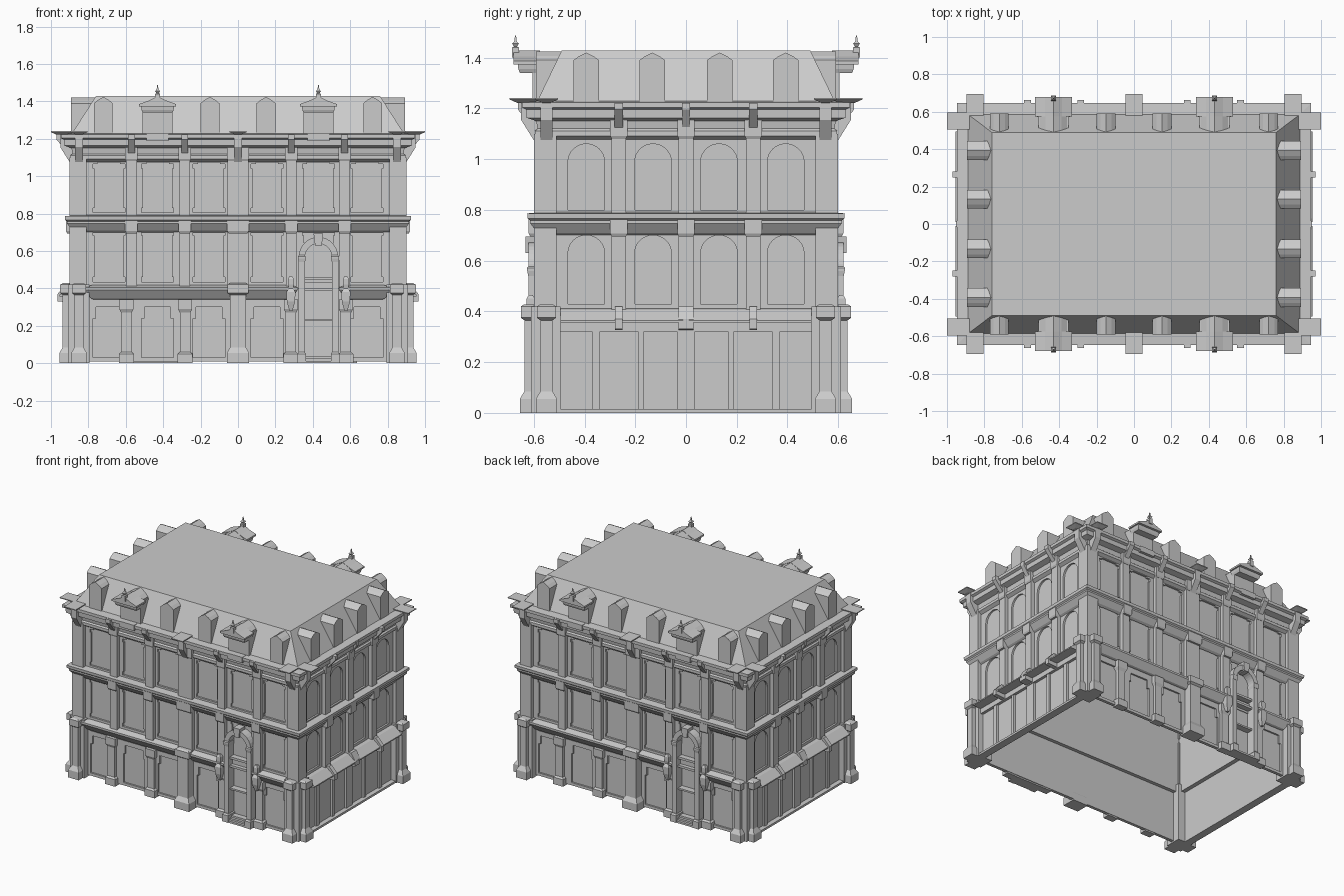
import bpy, bmesh, math
from mathutils import Matrix

cube = bpy.data.objects.get("Cube")
if cube:
    bpy.data.objects.remove(cube)

stone = bpy.data.materials.new("stone_grey")
stone.use_nodes = True
GREY = (0.6, 0.6, 0.6, 1)
stone.diffuse_color = GREY
stone.node_tree.nodes["Principled BSDF"].inputs["Base Color"].default_value = GREY


def loft(bm, x0, x1, y0, y1, profile, hollow=False):
    """Stack rectangles; profile holds (outward offset, height). Hollow closes it as a ring."""
    rings = []
    for o, z in profile:
        rings.append([bm.verts.new(p) for p in ((x0 - o, y0 - o, z), (x1 + o, y0 - o, z),
                                                (x1 + o, y1 + o, z), (x0 - o, y1 + o, z))])
    for a, b in zip(rings, rings[1:] + rings[:1] if hollow else rings[1:]):
        for i in range(4):
            j = (i + 1) % 4
            bm.faces.new((a[i], a[j], b[j], b[i]))
    if not hollow:
        bm.faces.new(rings[0][::-1])
        bm.faces.new(rings[-1])
    return rings


def box(bm, x0, x1, y0, y1, z0, z1):
    loft(bm, x0, x1, y0, y1, [(0, z0), (0, z1)])


def prism(bm, pts, d0, d1, axis):
    """Extrude an outline along y (outline in x, z) or along x (outline in y, z)."""
    a, b = [[bm.verts.new((u, d, z) if axis == "y" else (d, u, z)) for u, z in pts] for d in (d0, d1)]
    for i in range(len(pts)):
        j = (i + 1) % len(pts)
        bm.faces.new((a[i], a[j], b[j], b[i]))
    bm.faces.new(a[::-1])
    bm.faces.new(b)


def framed(bm, u0, u1, z0, z1, centre, hole, d0, d1, axis):
    """Wall bay with an opening, as two halves; hole is a half outline."""
    for s, edge in ((-1, u0), (1, u1)):
        pts = [(edge, z0), (centre, z0), (centre, hole[0][1])]
        pts += [(centre + s * u, z) for u, z in hole] + [(centre, z1), (edge, z1)]
        prism(bm, pts, d0, d1, axis)


def arc(w, spring, rise, n=8):
    return [(w * math.cos(i * math.pi / 2 / n), spring + rise * math.sin(i * math.pi / 2 / n))
            for i in range(n + 1)]


def finish(name, bm, sym=""):
    """sym: 'spin' adds a half-turn copy, 'x' and 'y' add a mirrored copy."""
    mats = {"spin": Matrix.Rotation(math.pi, 4, "Z"),
            "x": Matrix.Scale(-1, 4, (1, 0, 0)), "y": Matrix.Scale(-1, 4, (0, 1, 0))}
    if sym:
        dup = bmesh.ops.duplicate(bm, geom=bm.verts[:] + bm.edges[:] + bm.faces[:])["geom"]
        bmesh.ops.transform(bm, matrix=mats[sym], verts=[v for v in dup if isinstance(v, bmesh.types.BMVert)])
    bmesh.ops.recalc_face_normals(bm, faces=bm.faces)
    me = bpy.data.meshes.new(name)
    bm.to_mesh(me)
    bm.free()
    me.materials.append(stone)
    bpy.context.collection.objects.link(bpy.data.objects.new(name, me))


X, Y = 0.9, 0.6                       # outer faces of the upper pilasters
FLOORS = ((0.40, 0.74), (0.77, 1.10))
FRONT_PIL = (-0.57, -0.285, 0.285, 0.57)
SIDE_PIL = (-0.265, 0, 0.265)
BAYS = ((0.03, 0.285, 0.155), (0.285, 0.57, 0.43), (0.57, 0.85, 0.69))

# Hollow shell of the upper floors, and the flat-topped steep roof
bm = bmesh.new()
loft(bm, -0.86, 0.86, -0.56, 0.56, [(0, 0.37), (0, 1.2), (-0.04, 1.2), (-0.04, 0.37)], hollow=True)
finish("upper_shell", bm)
bm = bmesh.new()
rings = loft(bm, -0.89, 0.89, -0.588, 0.588, [(0, 1.2), (0, 1.225), (-0.098, 1.428)])
for v in rings[-1]:
    v.co.x = math.copysign(0.76, v.co.x)
finish("mansard_roof", bm)

# Upper wall bays with recessed windows
bm = bmesh.new()
for z0, z1 in FLOORS:
    top = z1 - 0.028
    eared = [(0.085, z0 + 0.035), (0.085, z0 + 0.06), (0.078, z0 + 0.06), (0.078, top - 0.03),
             (0.085, top - 0.03), (0.085, top - 0.008), (0.06, top - 0.008), (0.06, top), (0, top)]
    for u0, u1, c in BAYS:
        framed(bm, u0, u1, z0, z1, c, eared, -0.573, -0.55, "y")
        framed(bm, -u1, -u0, z0, z1, -c, eared, -0.573, -0.55, "y")
finish("front_window_bays", bm, "y")
bm = bmesh.new()
for z0, z1 in FLOORS:
    hole = [(0.072, z0 + 0.03)] + arc(0.072, z1 - 0.11, 0.07)
    for s in (-1, 1):
        for u0, u1, c in ((0, 0.265, 0.13), (0.265, 0.55, 0.393)):
            u0, u1 = sorted((s * u0, s * u1))
            framed(bm, u0, u1, z0, z1, s * c, hole, 0.85, 0.873, "x")
finish("side_arched_bays", bm, "x")

# Plain pilasters of the upper floors
bm = bmesh.new()
for z0, z1 in FLOORS:
    for s in (-1, 1):
        for x in FRONT_PIL + (0,):
            w = 0.055 if x == 0 else 0.029
            box(bm, x - w, x + w, *sorted((s * 0.55, s * Y)), z0, z1)
        for y in SIDE_PIL:
            box(bm, *sorted((s * 0.85, s * X)), y - 0.029, y + 0.029, z0, z1)
        for sy in (-1, 1):
            box(bm, *sorted((s * 0.81, s * X)), *sorted((sy * 0.51, sy * Y)), z0, z1)
finish("upper_pilasters", bm)

# Middle and top cornices as rings, with blocks breaking forward over the pilasters
MID = [(-0.03, 0.7), (-0.014, 0.71), (0.014, 0.747), (0.014, 0.758), (0.024, 0.766),
       (0.026, 0.786), (-0.03, 0.792)]
TOP = [(-0.03, 1.075), (-0.005, 1.092), (-0.005, 1.112), (-0.015, 1.12), (-0.01, 1.15),
       (0.028, 1.163), (0.03, 1.195), (0.046, 1.203), (0.046, 1.224), (-0.03, 1.23)]
for name, prof, low, high, out in (("middle_cornice", MID, 0.695, 0.785, 0.02),
                                   ("top_cornice", TOP, 1.08, 1.16, 0.008)):
    bm = bmesh.new()
    loft(bm, -X, X, -Y, Y, prof, hollow=True)
    block = [(-0.006, low), (0, low + 0.012), (0, high - 0.006), (0.005, high)]
    for s in (-1, 1):
        for x in FRONT_PIL + (0,):
            w = 0.058 if x == 0 else 0.034
            loft(bm, x - w, x + w, *sorted((s * 0.56, s * (Y + out))), block)
        for y in SIDE_PIL:
            loft(bm, *sorted((s * 0.86, s * (X + out))), y - 0.034, y + 0.034, block)
    finish(name, bm)

# Brackets with sloping undersides below the eaves
bm = bmesh.new()


def bracket(c, w, face, reach, low, axis):
    for s in (-1, 1):
        pts = [(s * (face - 0.04), low - 0.01), (s * face, low), (s * (face + reach), low + 0.08),
               (s * (face + reach), 1.222), (s * (face - 0.04), 1.222)]
        prism(bm, pts, c - w, c + w, axis)


for x in FRONT_PIL:
    bracket(x, 0.018, Y, 0.062, 1.115, "x")
for x in (-0.85, 0, 0.85):
    bracket(x, 0.022, Y, 0.05, 1.075, "x")
for y in SIDE_PIL:
    bracket(y, 0.016, X, 0.07 if y else 0.052, 1.115, "y")
for y in (-0.55, 0.55):
    bracket(y, 0.024, X, 0.05, 1.075, "y")
finish("eave_brackets", bm)

# Wide thin cap slabs at the corners and the middle of the long sides
bm = bmesh.new()
CAP = [(-0.03, 1.222), (0, 1.235), (0, 1.241)]
for s in (-1, 1):
    for x in (-0.85, 0, 0.85):
        loft(bm, x - 0.046, x + 0.046, *sorted((s * 0.55, s * 0.695)), CAP)
    for y in (-0.55, 0.55):
        loft(bm, *sorted((s * 0.85, s * 1.0)), y - 0.046, y + 0.046, CAP)
finish("cap_slabs", bm)


# Small pointed dormers
def gable(c, w, z0, eave, peak):
    mid = (eave + peak) / 2
    return [(c - w, z0), (c + w, z0), (c + w, eave), (c + w * 0.6, mid),
            (c, peak), (c - w * 0.6, mid), (c - w, eave)]


bm = bmesh.new()
for s in (-1, 1):
    for x in (-0.72, -0.15, 0.15, 0.72):
        prism(bm, gable(x, 0.05, 1.21, 1.39, 1.424), s * 0.49, s * 0.592, "y")
    for y in (-0.393, -0.133, 0.133, 0.393):
        prism(bm, gable(y, 0.05, 1.21, 1.39, 1.42), s * 0.76, s * 0.892, "x")
finish("small_dormers", bm)

# Large dormers with overhanging gables and finials
bm = bmesh.new()
for x in (-0.43, 0.43):
    box(bm, x - 0.08, x + 0.08, -0.605, -0.5, 1.2, 1.38)
    box(bm, x - 0.058, x + 0.058, -0.65, -0.59, 1.188, 1.228)
    loft(bm, x - 0.08, x + 0.08, -0.655, -0.58, [(0, 1.34), (0.006, 1.355), (0.008, 1.375)])
    prism(bm, gable(x, 0.072, 1.36, 1.385, 1.425), -0.6, -0.49, "y")
    prism(bm, [(x - 0.098, 1.374), (x + 0.098, 1.374), (x + 0.098, 1.386), (x + 0.045, 1.405),
               (x, 1.428), (x - 0.045, 1.405), (x - 0.098, 1.386)], -0.68, -0.575, "y")
    loft(bm, x, x, -0.672, -0.672, [(0.014, 1.4), (0.014, 1.44), (0.006, 1.444), (0.013, 1.455),
                                    (0.005, 1.465), (0.002, 1.488)])
finish("large_dormers", bm, "y")

# Ground floor walls around the hollow interior
bm = bmesh.new()
shop = [(0.085, 0.03), (0.085, 0.24), (0.07, 0.24), (0.07, 0.3), (0, 0.3)]
box(bm, -0.86, 0.86, -0.555, -0.545, 0.01, 0.4)
for u0, u1, c in BAYS:
    framed(bm, -u1, -u0, 0.01, 0.36, -c, shop, -0.567, -0.55, "y")
    if c != 0.43:
        framed(bm, u0, u1, 0.01, 0.36, c, shop, -0.567, -0.55, "y")
box(bm, 0.85, 0.87, -0.55, 0.55, 0.01, 0.4)
box(bm, 0.85, 0.905, -0.5, 0.5, 0, 0.015)
box(bm, 0.86, 0.89, -0.5, 0.5, 0.32, 0.4)
for y, w in ((-0.355, 0.016), (-0.178, 0.012), (0, 0.035), (0.178, 0.012), (0.355, 0.016)):
    box(bm, 0.86, 0.885, y - w, y + w, 0.01, 0.36)
finish("ground_walls", bm, "spin")

# Ground cornice on the long sides, interrupted by the portal
bm = bmesh.new()
LEDGE = [(-0.03, 0.34), (-0.014, 0.346), (0.02, 0.392), (0.02, 0.406), (-0.02, 0.418)]
for x0, x1 in ((-0.8, 0.3), (0.56, 0.8)):
    loft(bm, x0, x1, -Y, -0.55, LEDGE)
finish("ground_cornice", bm, "spin")

# Sloping awnings and dividing brackets on the short sides
bm = bmesh.new()
for y0, y1 in ((-0.495, -0.28), (-0.25, -0.012), (0.012, 0.25), (0.28, 0.495)):
    prism(bm, [(0.86, 0.412), (0.9, 0.408), (0.955, 0.365), (0.955, 0.357), (0.86, 0.355)], y0, y1, "y")
for y in SIDE_PIL:
    w = 0.03 if y == 0 else 0.015
    tip = 0.95 if y == 0 else 0.965
    prism(bm, [(0.86, 0.42), (0.92, 0.42), (tip, 0.37), (tip, 0.33), (0.86, 0.325)], y - w, y + w, "y")
finish("side_awnings", bm, "spin")

# Ground piers: crossed piers at corners, wide middle piers, slim shop pilasters
bm = bmesh.new()
PIER = [(0.018, 0), (0.018, 0.055), (0, 0.085), (0, 0.365), (0.014, 0.375), (0.014, 0.42), (0, 0.428)]
for sx in (-1, 1):
    for sy in (-1, 1):
        loft(bm, *sorted((sx * 0.86, sx * 0.937)), *sorted((sy * 0.526, sy * 0.574)), PIER)
        loft(bm, *sorted((sx * 0.826, sx * 0.874)), *sorted((sy * 0.54, sy * 0.637)), PIER)
        box(bm, *sorted((sx * 0.795, sx * 0.91)), *sorted((sy * 0.495, sy * 0.61)), 0, 0.42)
for s in (-1, 1):
    loft(bm, -0.042, 0.042, *sorted((s * 0.56, s * 0.625)), PIER)
finish("ground_piers", bm)
bm = bmesh.new()
SLIM = [(0.012, 0), (0.012, 0.05), (0, 0.06), (0, 0.27), (0.01, 0.29), (0.01, 0.34)]
for x in (-0.597, -0.283, 0.283, 0.577):
    loft(bm, x - 0.028, x + 0.028, -0.588, -0.56, SLIM)
finish("shop_pilasters", bm, "spin")

# Arched portal with keystone, lintels, steps and flanking urns
bm = bmesh.new()
P = 0.43
inner = [(0.072, 0)] + arc(0.072, 0.565, 0.075)
outer = [(0.106, 0)] + arc(0.106, 0.565, 0.11)
for s in (-1, 1):
    post = sorted((P + s * 0.074, P + s * 0.104))
    prism(bm, [(P + s * u, z) for u, z in inner + outer[::-1]], -0.62, -0.55, "y")
    loft(bm, *post, -0.62, -0.56, [(0.002, 0.54), (0.006, 0.56), (0.006, 0.572), (0, 0.578)])
    loft(bm, *post, -0.625, -0.56, [(0.008, 0), (0.008, 0.05), (0, 0.06)])
    loft(bm, P + s * 0.147, P + s * 0.147, -0.612, -0.612,
         [(0.008, 0.28), (0.022, 0.33), (0.024, 0.38), (0.012, 0.4), (0.016, 0.42), (0.016, 0.45), (0.008, 0.465)])
prism(bm, [(P - 0.018, 0.63), (P + 0.018, 0.63), (P + 0.026, 0.695), (P - 0.026, 0.695)], -0.632, -0.57, "y")
for z, h in ((0.225, 0.012), (0.385, 0.016), (0.445, 0.016)):
    box(bm, P - 0.075, P + 0.075, -0.6, -0.55, z, z + h)
for k in range(3):
    box(bm, P - 0.075, P + 0.075, -0.63 + 0.018 * k, -0.55, 0, 0.013 * (k + 1))
finish("arched_portal", bm, "spin")
